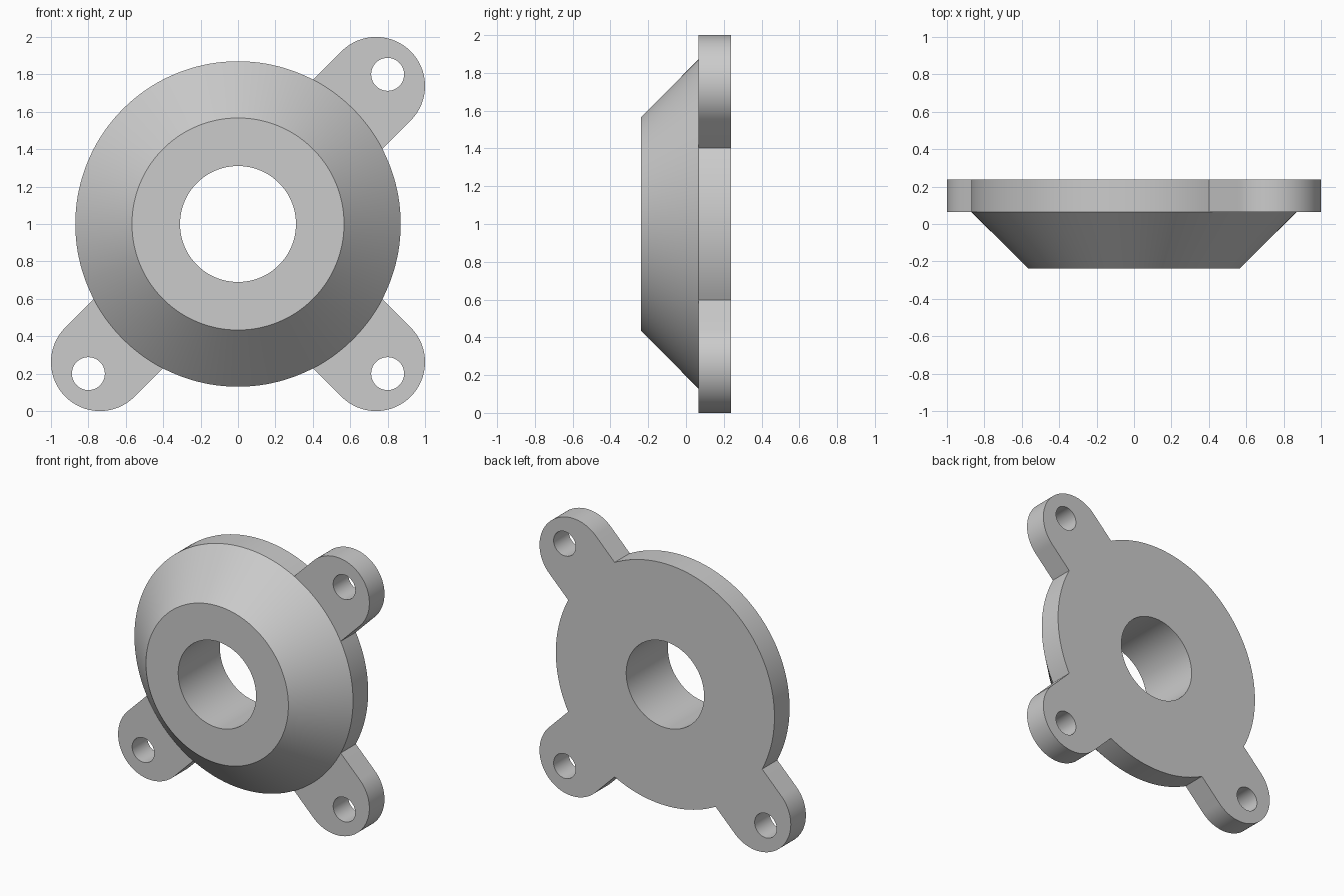
import bpy
import bmesh
from math import sin, cos, pi, radians

cube = bpy.data.objects.get("Cube")
if cube:
    bpy.data.objects.remove(cube, do_unlink=True)

SEGMENTS = 144
RIM, NOSE, BORE = 0.87, 0.567, 0.31
BACK, STEP, FRONT = 0.237, 0.065, -0.237
LUG_ANGLES = [radians(a) for a in (45, 225, 315)]
HALF = radians(17.5)                 # half the rim angle covered by a lug
LUG_R = RIM * sin(HALF)
LUG_U = (1 - LUG_R) * 2 ** 0.5       # lug round centre along the diagonal
HOLE_U, HOLE_R = 0.8 * 2 ** 0.5, 0.088

grey = bpy.data.materials.new("light_grey")
grey.use_nodes = True
colour = (0.6, 0.6, 0.6, 1)
grey.diffuse_color = colour
grey.node_tree.nodes["Principled BSDF"].inputs["Base Color"].default_value = colour


def finish(name, bm):
    bmesh.ops.recalc_face_normals(bm, faces=bm.faces)
    mesh = bpy.data.meshes.new(name)
    bm.to_mesh(mesh)
    bm.free()
    mesh.materials.append(grey)
    obj = bpy.data.objects.new(name, mesh)
    bpy.context.collection.objects.link(obj)
    bpy.ops.object.select_all(action='DESELECT')
    obj.select_set(True)
    bpy.context.view_layer.objects.active = obj
    bpy.ops.object.shade_smooth_by_angle(angle=radians(30))


def under_lug(angle):
    return any(cos(angle - a) > cos(HALF) for a in LUG_ANGLES)


def flange_body():
    """Turned profile around the y axis, with the rim left open at the lugs."""
    profile = [(BORE, BACK), (RIM, BACK), (RIM, STEP), (NOSE, FRONT), (BORE, FRONT)]
    bm = bmesh.new()
    step = 2 * pi / SEGMENTS
    rings = [[bm.verts.new((r * cos(i * step), y, 1 + r * sin(i * step)))
              for i in range(SEGMENTS)] for r, y in profile]
    for k, ring in enumerate(rings):
        following = rings[(k + 1) % len(rings)]
        for i in range(SEGMENTS):
            if k == 1 and under_lug((i + 0.5) * step):
                continue
            j = (i + 1) % SEGMENTS
            bm.faces.new((ring[i], ring[j], following[j], following[i]))
    finish("flange_body", bm)


def arc(centre, radius, start, end, count):
    return [(centre + radius * cos(start + (end - start) * i / count),
             radius * sin(start + (end - start) * i / count)) for i in range(count + 1)]


def lug(name, angle):
    """Rounded ear with a bolt hole, fitted to the curve of the rim."""
    outer = arc(LUG_U, LUG_R, -pi / 2, pi / 2, 48)
    root = arc(0, RIM, HALF, -HALF, 14)
    hole = arc(HOLE_U, HOLE_R, 0, 2 * pi, 48)[:-1]
    bm = bmesh.new()

    def loop(points, y):
        return [bm.verts.new((u * cos(angle) - v * sin(angle), y,
                              1 + u * sin(angle) + v * cos(angle))) for u, v in points]

    loops = {y: (loop(outer + root, y), loop(hole, y)) for y in (STEP, BACK)}
    # Flat front and back with the hole left out
    for y, pair in loops.items():
        edges = [bm.edges.new((l[i - 1], l[i])) for l in pair for i in range(len(l))]
        bmesh.ops.triangle_fill(bm, edges=edges, use_beauty=True, normal=(0, 1, 0))
    # Outer wall and bolt hole wall, open where the lug meets the body
    for near, far in zip(loops[STEP], loops[BACK]):
        is_hole = len(near) == len(hole)
        for i in range(len(near)):
            if is_hole or 0 < i <= len(outer):
                bm.faces.new((near[i - 1], near[i], far[i], far[i - 1]))
        if not is_hole:
            bm.faces.new((near[-1], near[0], far[0], far[-1]))
    finish(name, bm)


flange_body()
for lug_name, lug_angle in zip(("upper_left_lug", "lower_right_lug", "lower_left_lug"), LUG_ANGLES):
    lug(lug_name, lug_angle)
